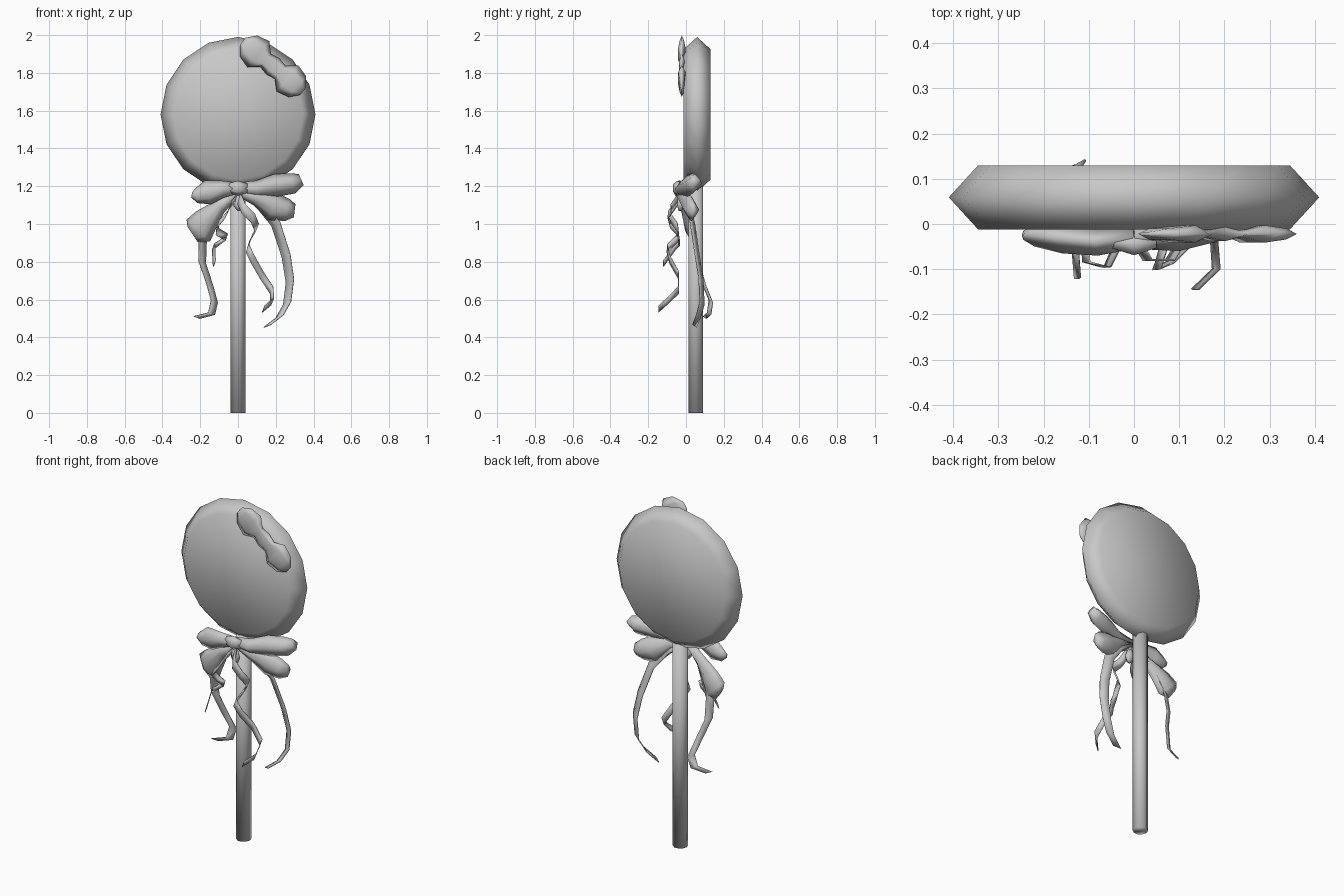
import bpy, math
from mathutils import Vector

if "Cube" in bpy.data.objects:
    bpy.data.objects.remove(bpy.data.objects["Cube"], do_unlink=True)

grey = bpy.data.materials.new("plain_grey")
grey.use_nodes = True
grey.diffuse_color = (0.58, 0.58, 0.58, 1)
grey.node_tree.nodes["Principled BSDF"].inputs["Base Color"].default_value = grey.diffuse_color


def add_mesh(name, verts, faces):
    mesh = bpy.data.meshes.new(name)
    mesh.from_pydata(verts, [], faces)
    mesh.materials.append(grey)
    mesh.shade_smooth()
    obj = bpy.data.objects.new(name, mesh)
    bpy.context.collection.objects.link(obj)
    return obj


def skin(name, rings):
    """Bridge equal rings of points and cap both ends."""
    n = len(rings[0])
    faces = [(k * n + i, k * n + (i + 1) % n, (k + 1) * n + (i + 1) % n, (k + 1) * n + i)
             for k in range(len(rings) - 1) for i in range(n)]
    faces.append(tuple(reversed(range(n))))
    faces.append(tuple(range((len(rings) - 1) * n, len(rings) * n)))
    obj = add_mesh(name, [p for ring in rings for p in ring], faces)
    bpy.context.view_layer.objects.active = obj
    bpy.ops.object.mode_set(mode='EDIT')
    bpy.ops.mesh.select_all(action='SELECT')
    bpy.ops.mesh.normals_make_consistent(inside=False)
    bpy.ops.object.mode_set(mode='OBJECT')
    return obj


def lobe(name, sections, sides=6, pleat=1.0):
    """Loft flattened sections (x, y, z, half width, half depth) along a path."""
    centres = [Vector(s[:3]) for s in sections]
    rings = []
    for k, (c, s) in enumerate(zip(centres, sections)):
        along = centres[min(k + 1, len(sections) - 1)] - centres[max(k - 1, 0)]
        across = Vector((-along.z, 0, along.x)).normalized()
        ring = []
        for i in range(sides):
            a = math.tau * i / sides
            r = pleat if i % 2 else 1
            ring.append(c + across * s[3] * r * math.cos(a) + Vector((0, s[4] * r * math.sin(a), 0)))
        rings.append(ring)
    return skin(name, rings)


def ribbon(name, path, half):
    """Thin strip along a path, widened by the half vector and narrower at its end."""
    verts, half = [], Vector(half)
    for k, p in enumerate(path):
        w = half * (1 - 0.3 * k / len(path))
        verts += [Vector(p) - w, Vector(p) + w]
    faces = [(2 * k, 2 * k + 1, 2 * k + 3, 2 * k + 2) for k in range(len(path) - 1)]
    obj = add_mesh(name, verts, faces)
    solid = obj.modifiers.new("thickness", 'SOLIDIFY')
    solid.thickness, solid.offset = 0.005, 0


def circle(radius, n, y=None, z=None):
    """Ring around the y axis (y given) or around the stick axis (z given)."""
    turn = [math.tau * i / n for i in range(n)]
    if z is None:
        return [Vector((radius * math.sin(a), y, 1.58 + radius * math.cos(a))) for a in turn]
    return [Vector((radius * math.cos(a), 0.052 + radius * math.sin(a), z)) for a in turn]


# Candy disc and stick
skin("candy_disc", [circle(0.345, 16, y=-0.012), circle(0.41, 16, y=0.059), circle(0.345, 16, y=0.13)])
skin("stick", [circle(0.041, 10, z=0), circle(0.041, 10, z=1.25)])

# Small bow on the disc, mirrored about its middle
half_bow = [(0.207, 0.025, 0.005), (0.168, 0.072, 0.014), (0.1, 0.09, 0.022), (0.05, 0.045, 0.008)]
stations = [(-t, w, d) for t, w, d in half_bow] + [(0, 0.055, 0.018)] + half_bow[::-1]
lobe("small_bow", [(0.185 + 0.77 * t, -0.022, 1.835 - 0.64 * t, w, d) for t, w, d in stations])

# Large pleated bow under the disc
lobe("bow_left_upper", [(0, -0.03, 1.19, 0.03, 0.025), (0.1, -0.02, 1.185, 0.045, 0.04),
                        (0.2, 0.01, 1.205, 0.06, 0.045), (0.29, 0.035, 1.215, 0.055, 0.048),
                        (0.335, 0.045, 1.235, 0.032, 0.03)], 8, 0.75)
lobe("bow_left_lower", [(0, -0.02, 1.17, 0.02, 0.02), (0.1, -0.01, 1.14, 0.045, 0.035),
                        (0.19, 0.02, 1.09, 0.075, 0.04), (0.26, 0.03, 1.075, 0.06, 0.04),
                        (0.3, 0.04, 1.07, 0.035, 0.02)], 8, 0.75)
lobe("bow_right_upper", [(0, -0.03, 1.19, 0.03, 0.025), (-0.08, -0.04, 1.185, 0.045, 0.03),
                         (-0.16, -0.03, 1.167, 0.065, 0.035), (-0.22, -0.025, 1.15, 0.04, 0.025),
                         (-0.245, -0.025, 1.155, 0.015, 0.01)], 8, 0.75)
lobe("bow_right_lower", [(0, -0.02, 1.17, 0.02, 0.02), (-0.1, 0, 1.09, 0.04, 0.03),
                         (-0.17, 0.02, 1.02, 0.07, 0.035), (-0.21, 0.03, 0.965, 0.085, 0.035),
                         (-0.24, 0.035, 0.945, 0.05, 0.015)], 8, 0.75)
lobe("bow_knot", [(-0.05, -0.04, 1.19, 0.025, 0.015), (0, -0.045, 1.19, 0.04, 0.028),
                  (0.05, -0.04, 1.19, 0.025, 0.015)])
lobe("knot_drop", [(0, -0.03, 1.16, 0.015, 0.012), (0.005, -0.03, 1.1, 0.03, 0.02),
                   (0.01, -0.03, 1.07, 0.012, 0.01)])

# Two long trailing ribbons
ribbon("left_tail", [(0.03, 0, 1.17), (0.12, 0.01, 1.1), (0.2, 0.035, 1), (0.255, 0.06, 0.83),
                     (0.275, 0.08, 0.7), (0.26, 0.085, 0.58), (0.22, 0.065, 0.51), (0.155, 0.045, 0.46)],
       (0.025, -0.014, 0.01))
ribbon("right_tail", [(-0.03, 0, 1.17), (-0.12, 0.01, 1.08), (-0.185, 0.035, 0.95), (-0.19, 0.06, 0.8),
                      (-0.15, 0.095, 0.68), (-0.125, 0.132, 0.59), (-0.14, 0.122, 0.525), (-0.22, 0.1, 0.505)],
       (-0.022, -0.012, 0.008))

# Two curled ribbons in front of the stick
ribbon("left_curl", [(0, -0.03, 1.15), (0.03, -0.08, 1.08), (0.08, -0.08, 1.03), (0.1, -0.045, 0.98),
                     (0.07, -0.04, 0.93), (0.05, -0.1, 0.87), (0.08, -0.085, 0.81), (0.125, -0.04, 0.73),
                     (0.178, -0.04, 0.65), (0.182, -0.1, 0.59), (0.135, -0.145, 0.55)],
       (0.01, 0, 0.025))
ribbon("right_curl", [(0, -0.03, 1.15), (-0.04, -0.055, 1.1), (-0.06, -0.095, 1.05), (-0.105, -0.085, 1),
                      (-0.11, -0.045, 0.96), (-0.06, -0.04, 0.93), (-0.1, -0.035, 0.9),
                      (-0.13, -0.055, 0.88), (-0.125, -0.12, 0.79)],
       (0.008, 0, 0.022))
